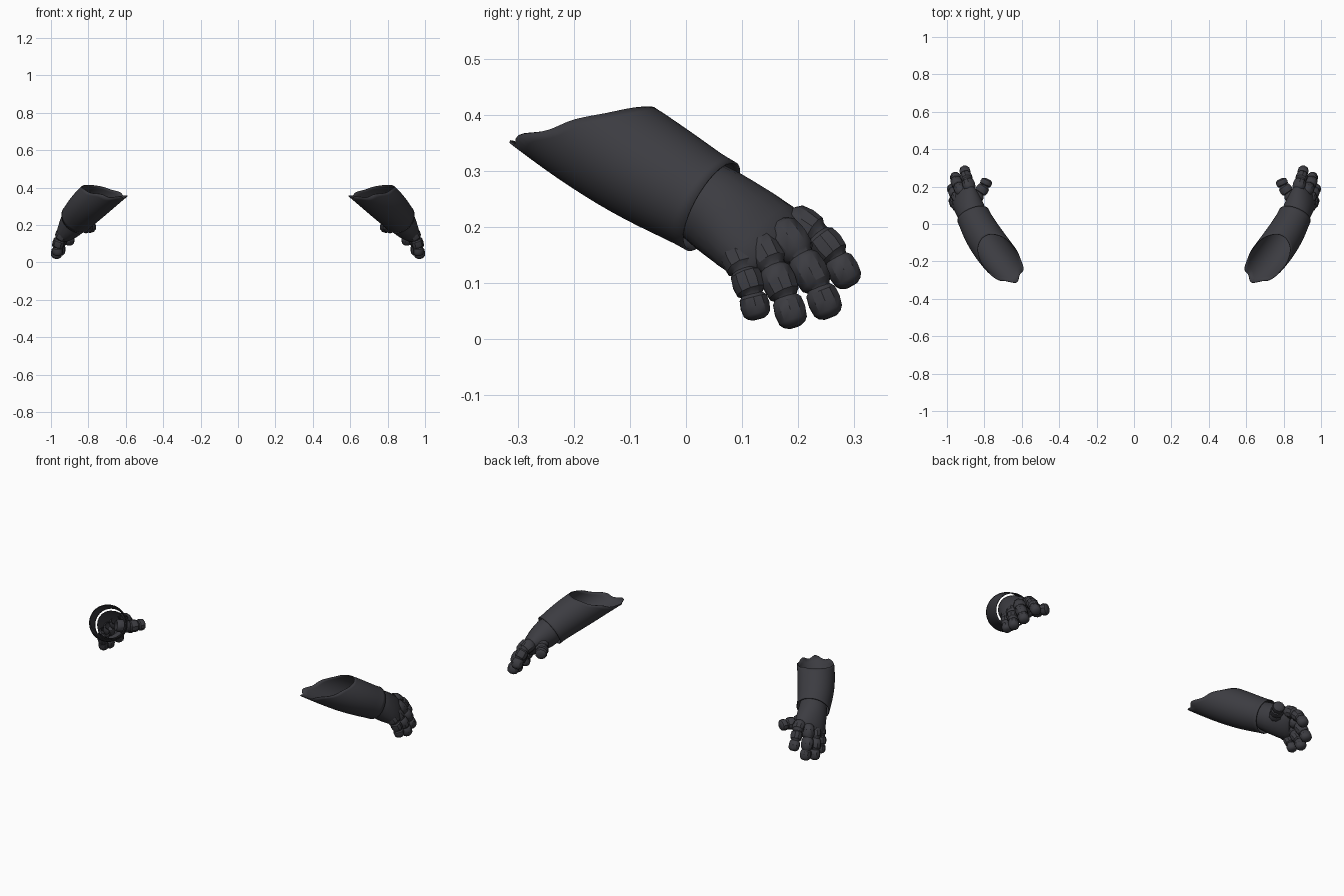
import bpy, bmesh, math
from mathutils import Vector as V

if "Cube" in bpy.data.objects:
    bpy.data.objects.remove(bpy.data.objects["Cube"])

mat = bpy.data.materials.new("charcoal_leather")
mat.diffuse_color = (0.045, 0.045, 0.053, 1)
mat.use_nodes = True
mat.node_tree.nodes["Principled BSDF"].inputs["Base Color"].default_value = mat.diffuse_color


def finish(name, rings, cap=False, thickness=0, angle=40):
    """Skin a list of vertex rings, mirror it to the other side."""
    bm = bmesh.new()
    rows = [[bm.verts.new(p) for p in r] for r in rings]
    n = len(rows[0])
    for a, b in zip(rows, rows[1:]):
        for i in range(n):
            j = (i + 1) % n
            bm.faces.new((a[i], a[j], b[j], b[i]))
    if cap:
        bm.faces.new(rows[-1])
    bmesh.ops.recalc_face_normals(bm, faces=bm.faces)
    me = bpy.data.meshes.new(name)
    bm.to_mesh(me)
    bm.free()
    ob = bpy.data.objects.new(name, me)
    bpy.context.collection.objects.link(ob)
    me.materials.append(mat)
    if thickness:
        s = ob.modifiers.new("thickness", 'SOLIDIFY')
        s.thickness = thickness
    ob.modifiers.new("mirror", 'MIRROR').use_mirror_merge = False
    bpy.ops.object.select_all(action='DESELECT')
    bpy.context.view_layer.objects.active = ob
    ob.select_set(True)
    bpy.ops.object.shade_smooth_by_angle(angle=math.radians(angle))
    return ob


def ring(c, a, b, n):
    return [c + a * math.cos(2 * math.pi * i / n) + b * math.sin(2 * math.pi * i / n)
            for i in range(n)]


def frame(d, ref):
    """Unit vectors square to d: one nearest ref, one sideways."""
    d = d.normalized()
    a = (ref - d * ref.dot(d)).normalized()
    return a, d.cross(a)


# Forearm axis from elbow to wrist
P0, PC, P1 = V((0.645, -0.265, 0.43)), V((0.80, -0.10, 0.319)), V((0.86, 0.045, 0.237))


def axis(t):
    p = P0 * (1 - t) ** 2 + PC * 2 * t * (1 - t) + P1 * t * t
    return p, (PC - P0) * (1 - t) + (P1 - PC) * t


# Cuff: curved sleeve with a slanted, ragged open end
N, ROWS = 48, 14
rings = []
for k in range(ROWS + 1):
    r = []
    for i in range(N):
        an = 2 * math.pi * i / N
        t0 = 0.25 * (1 - math.cos(an)) + 0.022 * math.sin(an * 7) * math.cos(an / 2) ** 2
        t = t0 + (1 - t0) * k / ROWS
        c, d = axis(t)
        a, b = frame(d, V((0, 0, -1)))
        rad = 0.09 + 0.008 * math.sin(math.pi * min(t * 1.1, 1)) - 0.004 * t
        r.append(c + (a * math.cos(an) + b * math.sin(an)) * rad)
    rings.append(r)
finish("cuff", rings, thickness=-0.004)

# Hand: round wrist flattening into the palm
c, d = axis(1)
wa, wb = frame(d, V((-0.05, 0.13, 0.05)))
wide = V((-0.34, 0.88, 0.34)).normalized()
K = V((0.917, 0.160, 0.160))
ka, kb = frame(K - c, wide)
rings = []
for f, w, h in ((-0.12, 0.074, 0.074), (0.1, 0.078, 0.077), (0.3, 0.082, 0.074),
                (0.55, 0.088, 0.066), (0.8, 0.09, 0.055), (1.0, 0.084, 0.042),
                (1.1, 0.062, 0.025)):
    g = max(0, min(1, f))
    rings.append(ring(c.lerp(K, f), wa.lerp(ka, g).normalized() * w,
                      wb.lerp(kb, g).normalized() * h, 20))
finish("hand", rings, cap=True)


def finger(name, pts, rad, ref):
    """Padded finger: a bulge per joint, pinched at the creases."""
    pts = [V(p) for p in pts]
    rings = []
    for s in range(len(pts) - 1):
        p, q = pts[s], pts[s + 1]
        a, b = frame(q - p, ref)
        r = rad * (1 - 0.07 * s)
        last = s == len(pts) - 2
        prof = [(0, 0.78), (0.14, 1.02), (0.5, 1.1), (0.86, 1.0)]
        prof += [(1.0, 0.8), (1.1, 0.45)] if last else [(0.97, 0.78)]
        for f, m in prof:
            rings.append(ring(p.lerp(q, f), a * r * m, b * r * m * 1.05, 10))
    finish(name, rings, cap=True, angle=35)


finger("index_finger", [(0.875, 0.185, 0.215), (0.892, 0.235, 0.185),
                        (0.902, 0.268, 0.145), (0.905, 0.293, 0.10)], 0.031, wide)
finger("middle_finger", [(0.912, 0.165, 0.20), (0.94, 0.205, 0.148),
                         (0.952, 0.237, 0.092), (0.955, 0.256, 0.044)], 0.032, wide)
finger("ring_finger", [(0.925, 0.125, 0.18), (0.953, 0.155, 0.128),
                       (0.967, 0.178, 0.075), (0.973, 0.193, 0.027)], 0.031, wide)
finger("little_finger", [(0.928, 0.085, 0.165), (0.952, 0.103, 0.122),
                         (0.963, 0.118, 0.08), (0.965, 0.128, 0.04)], 0.029, wide)
finger("thumb", [(0.872, 0.105, 0.208), (0.825, 0.165, 0.19),
                 (0.798, 0.205, 0.19), (0.783, 0.237, 0.188)], 0.034, V((0, 0, 1)))
